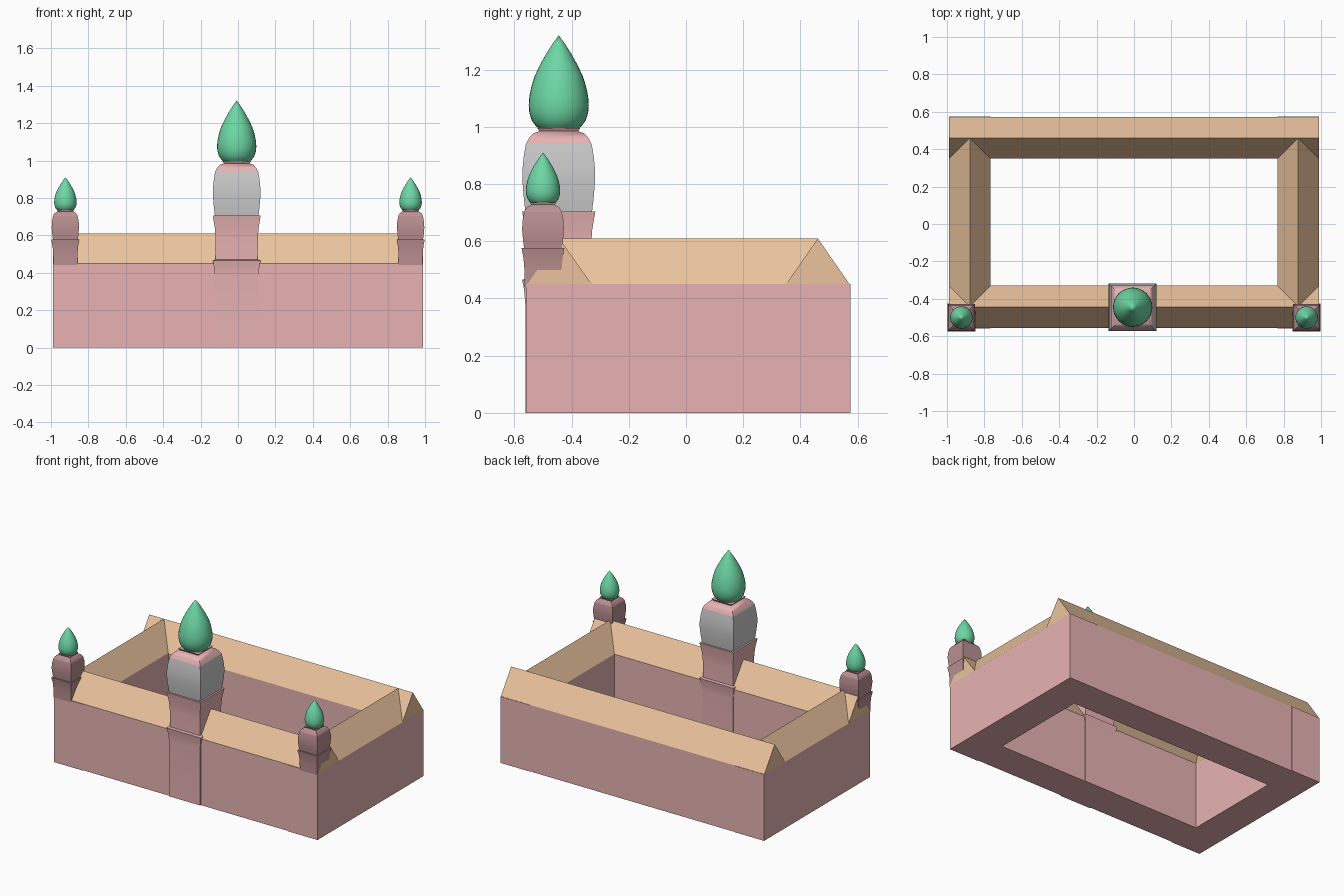
import bpy, bmesh, math

if "Cube" in bpy.data.objects:
    bpy.data.objects.remove(bpy.data.objects["Cube"])


def material(name, rgb):
    m = bpy.data.materials.new(name)
    m.diffuse_color = (*rgb, 1)
    m.use_nodes = True
    m.node_tree.nodes["Principled BSDF"].inputs["Base Color"].default_value = m.diffuse_color
    return m


PINK = material("pink_stone", (0.81, 0.45, 0.455))
DARK = material("dark_stone", (0.50, 0.28, 0.29))
ORANGE = material("roof_tile", (0.83, 0.55, 0.34))
GREEN = material("green_dome", (0.153, 0.68, 0.376))


def loft(name, center, rings, sides, mat=None, smooth=None):
    """Stack regular rings (radius, z); four sides gives a square of half-width r."""
    bm = bmesh.new()
    k, turn = (math.sqrt(2), math.pi / 4) if sides == 4 else (1, 0)
    loops = []
    for r, z in rings:
        loops.append([bm.verts.new((center[0] + r * k * math.cos(turn + i * math.tau / sides),
                                    center[1] + r * k * math.sin(turn + i * math.tau / sides), z))
                      for i in range(sides)])
    for a, b in zip(loops, loops[1:]):
        for i in range(sides):
            j = (i + 1) % sides
            bm.faces.new((a[i], a[j], b[j], b[i]))
    bm.faces.new(loops[0][::-1])
    bm.faces.new(loops[-1])
    bmesh.ops.remove_doubles(bm, verts=bm.verts, dist=1e-5)
    return finish(name, bm, mat, smooth)


def finish(name, bm, mat, smooth=None):
    bmesh.ops.recalc_face_normals(bm, faces=bm.faces)
    me = bpy.data.meshes.new(name)
    bm.to_mesh(me)
    bm.free()
    ob = bpy.data.objects.new(name, me)
    bpy.context.collection.objects.link(ob)
    if mat:
        me.materials.append(mat)
    if smooth:
        bpy.ops.object.select_all(action='DESELECT')
        ob.select_set(True)
        bpy.context.view_layer.objects.active = ob
        bpy.ops.object.shade_smooth_by_angle(angle=math.radians(smooth))
    return ob


def prism(name, section, start, end, axis, mat):
    """Extrude a (across, z) section along x or y."""
    bm = bmesh.new()
    put = (lambda t, u, z: (t, u, z)) if axis == 'x' else (lambda t, u, z: (u, t, z))
    a, b = [[bm.verts.new(put(t, u, z)) for u, z in section] for t in (start, end)]
    n = len(section)
    for i in range(n):
        j = (i + 1) % n
        bm.faces.new((a[i], a[j], b[j], b[i]))
    bm.faces.new(a)
    bm.faces.new(b)
    return finish(name, bm, mat)


def wing(name, u0, u1, wall_span, roof_span, axis):
    """One wall block with its gabled roof."""
    prism(name + "_wall", [(u0, 0), (u1, 0), (u1, 0.45), (u0, 0.45)], *wall_span, axis, PINK)
    prism(name + "_roof", [(u0, 0.45), (u1, 0.45), ((u0 + u1) / 2, 0.61)], *roof_span, axis, ORANGE)


# Four wings round the courtyard
wing("front", -0.555, -0.33, (-0.985, 0.985), (-0.988, 0.988), 'x')
wing("back", 0.35, 0.572, (-0.985, 0.985), (-0.988, 0.988), 'x')
for side, s in (("left", -1), ("right", 1)):
    u0, u1 = sorted((s * 0.768, s * 0.988))
    wing(side, u0, u1, (-0.56, 0.575), (-0.4425, 0.461), 'y')


def dome(name, center, z, height, radius):
    """Pointed bulb."""
    shape = [(0.62, 0), (0.78, 0.045), (0.9, 0.1), (0.98, 0.18), (1, 0.26), (0.98, 0.35),
             (0.91, 0.46), (0.80, 0.57), (0.62, 0.69), (0.41, 0.81), (0.2, 0.915), (0, 1)]
    loft(name, center, [(r * radius, z + h * height) for r, h in shape], 32, GREEN, 40)


# Gate tower in the middle of the front
gate = (-0.007, -0.445)
loft("gate_shaft", gate, [(0.117, 0), (0.117, 0.38), (0.121, 0.43), (0.128, 0.465), (0.112, 0.47),
                          (0.113, 0.58), (0.117, 0.64), (0.128, 0.705)], 4, PINK, 30)
loft("gate_chamber", gate, [(0.116, 0.70), (0.122, 0.75), (0.127, 0.81), (0.127, 0.85),
                            (0.122, 0.90), (0.115, 0.94)], 4, None, 30)
loft("gate_cap", gate, [(0.115, 0.94), (0.105, 0.96), (0.09, 0.977), (0.068, 0.985),
                        (0.076, 0.997)], 4, PINK, 30)
dome("gate_dome", gate, 0.99, 0.33, 0.105)

# Small towers on the front corners
for side, s in (("left", -1), ("right", 1)):
    c = (s * 0.923, -0.50)
    loft(side + "_turret_shaft", c, [(0.064, 0.44), (0.065, 0.50), (0.068, 0.54), (0.075, 0.577)],
         4, DARK, 30)
    loft(side + "_turret_chamber", c, [(0.066, 0.575), (0.070, 0.605), (0.073, 0.64),
                                       (0.072, 0.67), (0.066, 0.703)], 4, DARK, 30)
    loft(side + "_turret_cap", c, [(0.066, 0.703), (0.058, 0.718), (0.042, 0.728),
                                   (0.044, 0.735)], 4, DARK, 30)
    dome(side + "_turret_dome", c, 0.73, 0.18, 0.06)
